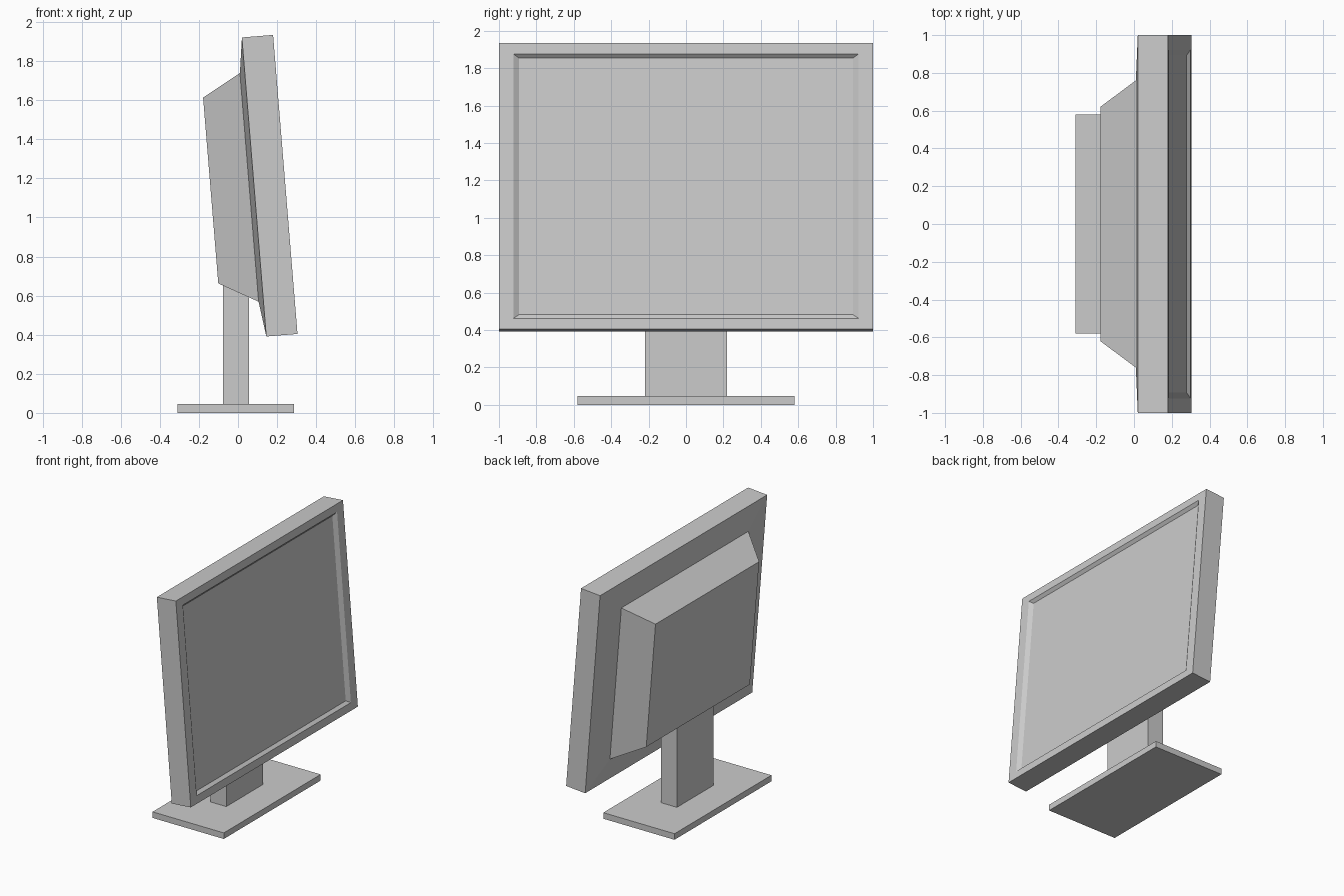
import bpy, bmesh
from math import atan2
from mathutils import Matrix

if "Cube" in bpy.data.objects:
    bpy.data.objects.remove(bpy.data.objects["Cube"])


def finish(name, bm):
    bmesh.ops.recalc_face_normals(bm, faces=bm.faces)
    mesh = bpy.data.meshes.new(name)
    bm.to_mesh(mesh)
    bm.free()
    obj = bpy.data.objects.new(name, mesh)
    bpy.context.collection.objects.link(obj)
    return obj


def box(name, x0, x1, half_y, z0, z1):
    bm = bmesh.new()
    bmesh.ops.create_cube(bm, size=1)
    bmesh.ops.scale(bm, vec=(x1 - x0, 2 * half_y, z1 - z0), verts=bm.verts)
    bmesh.ops.translate(bm, vec=((x0 + x1) / 2, 0, (z0 + z1) / 2), verts=bm.verts)
    return finish(name, bm)


def loft_rectangles(name, sections):
    """Closed solid through rectangles given as (depth x, half y, half z)."""
    bm = bmesh.new()
    rings = [[bm.verts.new((x, sy * hy, sz * hz))
              for sy, sz in ((-1, -1), (1, -1), (1, 1), (-1, 1))]
             for x, hy, hz in sections]
    for a, b in zip(rings, rings[1:]):
        for i in range(4):
            j = (i + 1) % 4
            bm.faces.new((a[i], a[j], b[j], b[i]))
    bm.faces.new(rings[0])
    bm.faces.new(rings[-1])
    return finish(name, bm)


# Foot plate and upright post
box("base", -0.31, 0.287, 0.58, 0, 0.046)
box("post", -0.078, 0.056, 0.22, 0.046, 0.70)

# Tilted display: rear housing, casing, bezel and recessed screen
display = loft_rectangles("display", [
    (-0.223, 0.62, 0.477),    # rear cover
    (-0.025, 0.76, 0.587),    # foot of rear housing
    (0.0, 1.0, 0.7675),       # casing back edge
    (0.16, 1.0, 0.7675),      # casing front edge
    (0.16, 0.923, 0.709),     # bezel opening
    (0.14, 0.892, 0.688),     # screen
])
tilt = Matrix.Rotation(-atan2(0.125, 1.53), 4, 'Y')
display.matrix_world = Matrix.Translation((0.0825, 0, 1.156)) @ tilt
